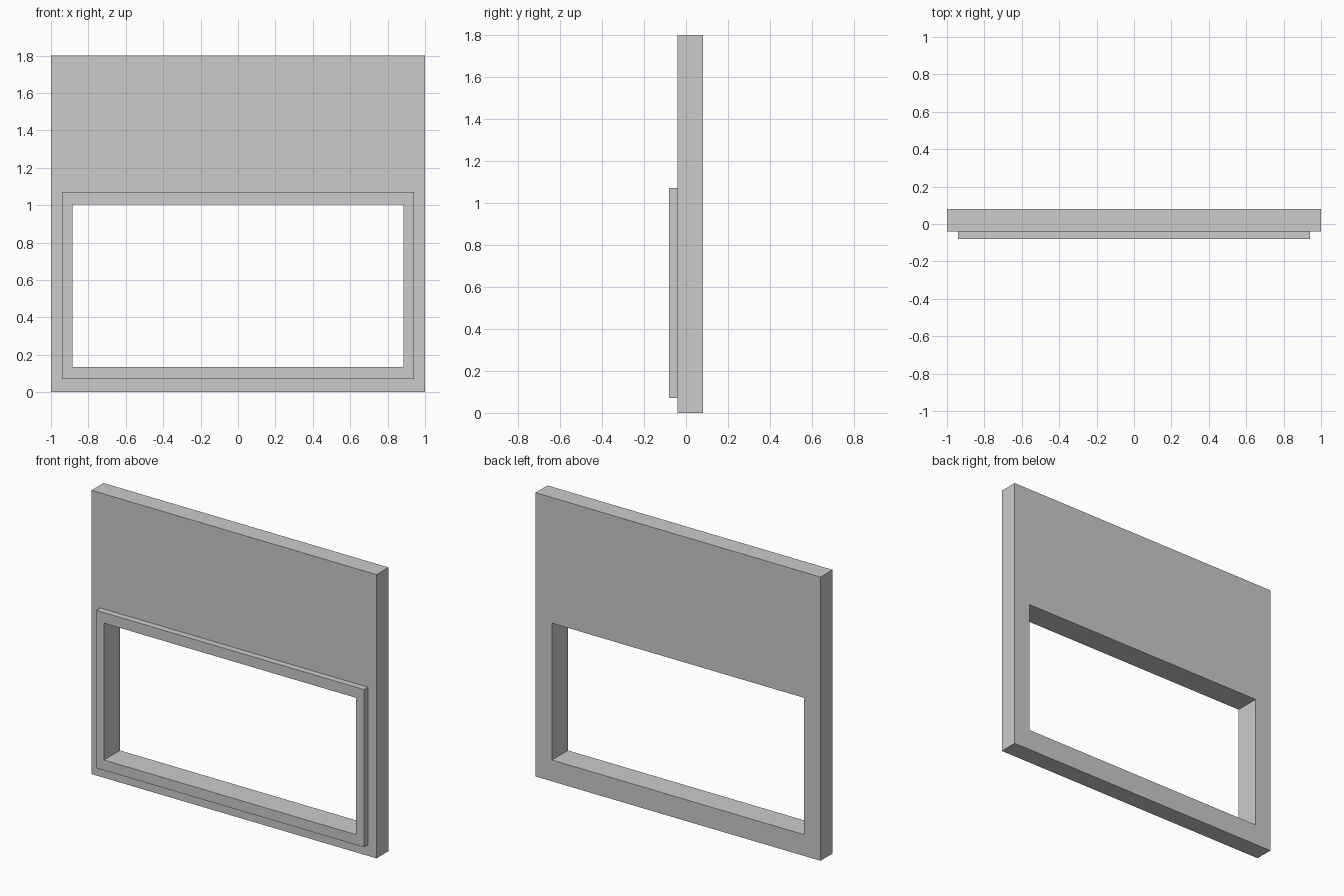
import bpy
import bmesh

if "Cube" in bpy.data.objects:
    bpy.data.objects.remove(bpy.data.objects["Cube"])

# Rectangles in the xz plane: half width, bottom, top
WALL = (1.0, 0.0, 1.8)
TRIM = (0.94, 0.07, 1.07)
OPENING = (0.885, 0.135, 1.003)
BACK, FACE, FRONT = 0.08, -0.04, -0.08


def rect_loop(bm, rect, y):
    w, z0, z1 = rect
    return [bm.verts.new((x, y, z)) for x, z in ((-w, z0), (w, z0), (w, z1), (-w, z1))]


# Wall panel with raised trim around a through opening, as one closed ring of rectangles
bm = bmesh.new()
loops = [rect_loop(bm, r, y) for r, y in (
    (OPENING, BACK), (WALL, BACK), (WALL, FACE),
    (TRIM, FACE), (TRIM, FRONT), (OPENING, FRONT))]
for i, a in enumerate(loops):
    b = loops[(i + 1) % len(loops)]
    for j in range(4):
        k = (j + 1) % 4
        bm.faces.new((a[j], a[k], b[k], b[j]))
bmesh.ops.recalc_face_normals(bm, faces=bm.faces)

mesh = bpy.data.meshes.new("wall_with_window_trim")
bm.to_mesh(mesh)
bm.free()
wall = bpy.data.objects.new("wall_with_window_trim", mesh)
bpy.context.collection.objects.link(wall)
